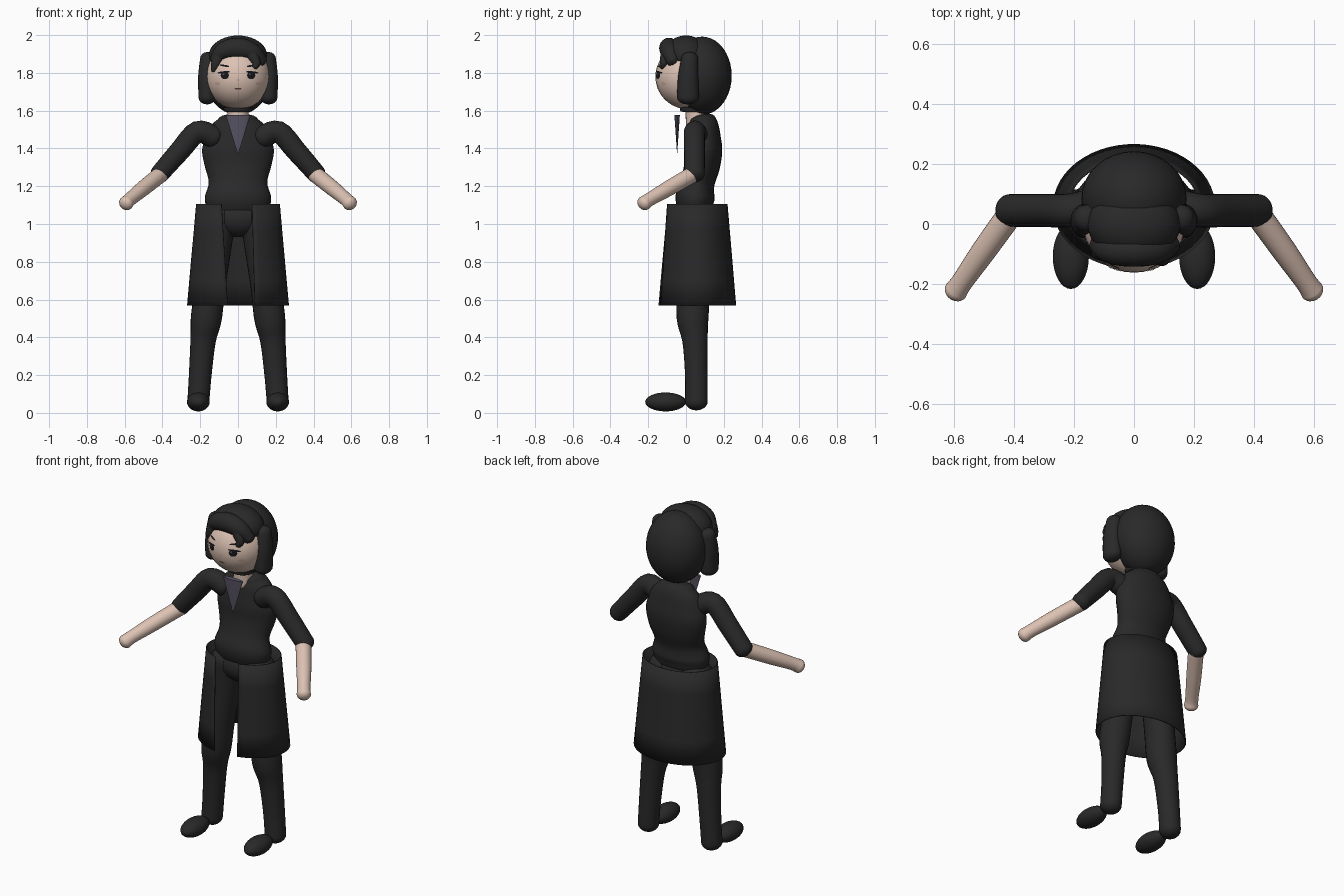
import bpy, bmesh, math
from mathutils import Vector

if "Cube" in bpy.data.objects:
    bpy.data.objects.remove(bpy.data.objects["Cube"])


def material(name, r, g, b):
    m = bpy.data.materials.new(name)
    m.diffuse_color = (r, g, b, 1)
    m.use_nodes = True
    m.node_tree.nodes["Principled BSDF"].inputs["Base Color"].default_value = m.diffuse_color
    return m


BLACK = material("charcoal black", 0.022, 0.022, 0.023)
SKIN = material("warm skin", 0.72, 0.54, 0.45)
GREY = material("violet grey", 0.10, 0.09, 0.13)
INK = material("eye ink", 0.008, 0.008, 0.01)
BLUSH = material("soft blush", 0.62, 0.40, 0.34)
LIP = material("lip brown", 0.16, 0.06, 0.05)


def finish(name, bm, mat, angle=60):
    bmesh.ops.recalc_face_normals(bm, faces=bm.faces)
    me = bpy.data.meshes.new(name)
    bm.to_mesh(me)
    bm.free()
    me.materials.append(mat)
    ob = bpy.data.objects.new(name, me)
    bpy.context.collection.objects.link(ob)
    bpy.ops.object.select_all(action='DESELECT')
    ob.select_set(True)
    bpy.context.view_layer.objects.active = ob
    bpy.ops.object.shade_smooth_by_angle(angle=math.radians(angle))
    return ob


def ball(name, loc, radii, mat):
    bm = bmesh.new()
    bmesh.ops.create_uvsphere(bm, u_segments=32, v_segments=20, radius=1)
    for v in bm.verts:
        v.co = Vector(loc) + Vector(a * b for a, b in zip(v.co, radii))
    return finish(name, bm, mat)


def catmull(a, b, c, d, t):
    return 0.5 * (2 * b + (c - a) * t + (2 * a - 5 * b + 4 * c - d) * t * t
                  + (3 * b - a - 3 * c + d) * t ** 3)


def tube(name, keys, mat, cap=0.8, sides=24, steps=5):
    """Smooth round-ended tube through keys (x, y, z, width radius, depth radius)."""
    n = len(keys)
    rows = []
    for i in range(n - 1):
        q = [keys[max(0, i - 1)], keys[i], keys[i + 1], keys[min(n - 1, i + 2)]]
        for s in range(steps + (i == n - 2)):
            rows.append([catmull(*v, s / steps) for v in zip(*q)])
    pts = [Vector(r[:3]) for r in rows]
    rings = []
    for i, (p, r) in enumerate(zip(pts, rows)):
        d = (pts[min(i + 1, len(pts) - 1)] - pts[max(i - 1, 0)]).normalized()
        rings.append((p, d, r[3], r[4]))
    # rounded ends
    for end, sign in ((0, -1), (-1, 1)):
        p, d, a, b = rings[end]
        extra = []
        for k in range(1, 6):
            f = math.pi / 2 * k / 5.3
            extra.append((p + d * sign * cap * min(a, b) * math.sin(f), d,
                          a * math.cos(f), b * math.cos(f)))
        rings = extra[::-1] + rings if sign < 0 else rings + extra
    bm = bmesh.new()
    loops = []
    for p, d, a, b in rings:
        u = Vector((0, 1, 0)).cross(d).normalized()
        w = d.cross(u)
        loops.append([bm.verts.new(p + u * a * math.cos(t) + w * b * math.sin(t))
                      for t in (2 * math.pi * k / sides for k in range(sides))])
    for A, B in zip(loops, loops[1:]):
        for k in range(sides):
            j = (k + 1) % sides
            bm.faces.new((A[k], A[j], B[j], B[k]))
    bm.faces.new(loops[0])
    bm.faces.new(loops[-1])
    return finish(name, bm, mat)


HEAD, HR = Vector((0, 0.01, 1.78)), 0.172


def face_plate(name, x, z, rx, rz, mat, tilt=0, lift=0.002):
    """Thin oval that follows the curve of the face."""
    bm = bmesh.new()

    def on_face(px, pz):
        dx, dz = px - HEAD.x, pz - HEAD.z
        return bm.verts.new((px, HEAD.y - lift - math.sqrt(HR ** 2 - dx * dx - dz * dz), pz))
    rim = []
    for k in range(14):
        a = 2 * math.pi * k / 14
        u, v = rx * math.cos(a), rz * math.sin(a)
        rim.append(on_face(x + u * math.cos(tilt) - v * math.sin(tilt),
                           z + u * math.sin(tilt) + v * math.cos(tilt)))
    mid = on_face(x, z)
    for k in range(14):
        bm.faces.new((mid, rim[k], rim[(k + 1) % 14]))
    return finish(name, bm, mat)


# Head, neck and choker
ball("head", HEAD, (HR, HR, HR), SKIN)
tube("neck", [(0, 0.055, 1.52, .055, .055), (0, 0.05, 1.66, .055, .055)], SKIN)
tube("choker", [(0, 0.045, 1.598, .075, .075), (0, 0.045, 1.618, .078, .078)], BLACK, cap=0.1)

# Hair: back volume, fringe and fringe strands
ball("hair_back", (0, 0.085, 1.785), (.175, .157, .207), BLACK)
ball("hair_crown", (0, 0.0, 1.89), (.155, .12, .108), BLACK)
tube("fringe", [(-.115, -.07, 1.87, .035, .035), (-.075, -.085, 1.915, .048, .048),
                (0.0, -.09, 1.93, .056, .052), (.075, -.085, 1.91, .048, .048),
                (.12, -.07, 1.865, .035, .035)], BLACK)
tube("fringe_strand_left", [(-.10, -.085, 1.89, .035, .035), (-.118, -.095, 1.845, .025, .025),
                            (-.128, -.095, 1.815, .015, .015)], BLACK)
tube("fringe_strand_right", [(.07, -.10, 1.90, .035, .035), (.095, -.115, 1.855, .025, .025),
                             (.09, -.125, 1.833, .016, .016)], BLACK)

# Torso
tube("torso", [(0, .05, 1.08, .165, .09), (0, .048, 1.14, .176, .104),
               (0, .062, 1.22, .155, .09), (0, .085, 1.31, .177, .095),
               (0, .092, 1.39, .190, .10), (0, .092, 1.46, .172, .092),
               (0, .09, 1.52, .145, .082), (0, .085, 1.555, .105, .07)], BLACK, cap=0.4)
ball("pelvis", (0, .05, 1.03), (.165, .10, .10), BLACK)

# Shirt collar: flattened inverted cone
bm = bmesh.new()
bmesh.ops.create_cone(bm, cap_ends=True, segments=24, radius1=0, radius2=.066, depth=.21)
for v in bm.verts:
    v.co = (v.co.x, v.co.y * .22 - .047, v.co.z + 1.472)
bmesh.ops.remove_doubles(bm, verts=bm.verts, dist=.0005)
finish("shirt_collar", bm, GREY, 40)

# Mirrored limbs, locks and facial features
for s, side in ((-1, "left"), (1, "right")):
    tube("hair_lock_" + side, [(s * .155, .02, 1.875, .045, .045), (s * .165, .012, 1.78, .046, .054),
                               (s * .163, .01, 1.67, .046, .058)], BLACK)
    tube("sleeve_" + side, [(s * .13, .06, 1.46, .06, .06), (s * .215, .045, 1.487, .058, .056),
                            (s * .31, .045, 1.385, .055, .055),
                            (s * .415, .045, 1.265, .05, .054)], BLACK)
    tube("forearm_" + side, [(s * .41, .035, 1.262, .043, .043), (s * .50, -.09, 1.19, .041, .041),
                             (s * .57, -.19, 1.132, .036, .036),
                             (s * .592, -.222, 1.11, .039, .039)], SKIN)
    tube("leg_" + side, [(s * .10, .05, 1.04, .09, .095), (s * .122, .05, .85, .083, .09),
                         (s * .148, .04, .66, .08, .088), (s * .168, .035, .50, .082, .084),
                         (s * .185, .048, .38, .067, .067), (s * .20, .055, .20, .06, .06),
                         (s * .21, .055, .06, .058, .06)], BLACK)
    ball("shoe_" + side, (s * .21, -.108, .058), (.06, .108, .05), BLACK)
    face_plate("eye_" + side, s * .07, 1.787, .022, .02, INK)
    face_plate("eyelash_" + side, s * .076, 1.803, .033, .006, INK, s * -.1, .003)
    face_plate("eye_glint_" + side, s * .07 - .007, 1.793, .005, .005, GREY, 0, .004)
    face_plate("eyebrow_" + side, s * .072, 1.838, .026, .005, INK, s * .15)
    face_plate("cheek_" + side, s * .108, 1.742, .014, .009, BLUSH)
face_plate("nose", 0, 1.762, .007, .006, BLUSH)
face_plate("mouth", 0, 1.716, .018, .005, LIP)

# Long open-fronted skirt
bm = bmesh.new()
rows = []
for k in range(5):
    f = k / 4
    rx, ry, cy = .222 + .048 * f, .165 + .043 * f, .055 + .003 * f
    start = math.asin((.075 + .015 * f) / rx)
    stop = 2 * math.pi - math.asin((.088 - .033 * f) / rx)
    rows.append([bm.verts.new((rx * math.sin(a), cy - ry * math.cos(a), 1.105 - .537 * f))
                 for a in (start + (stop - start) * i / 48 for i in range(49))])
for A, B in zip(rows, rows[1:]):
    for i in range(48):
        bm.faces.new((A[i], B[i], B[i + 1], A[i + 1]))
skirt = finish("skirt", bm, BLACK)
thick = skirt.modifiers.new("cloth_thickness", 'SOLIDIFY')
thick.thickness = .006
